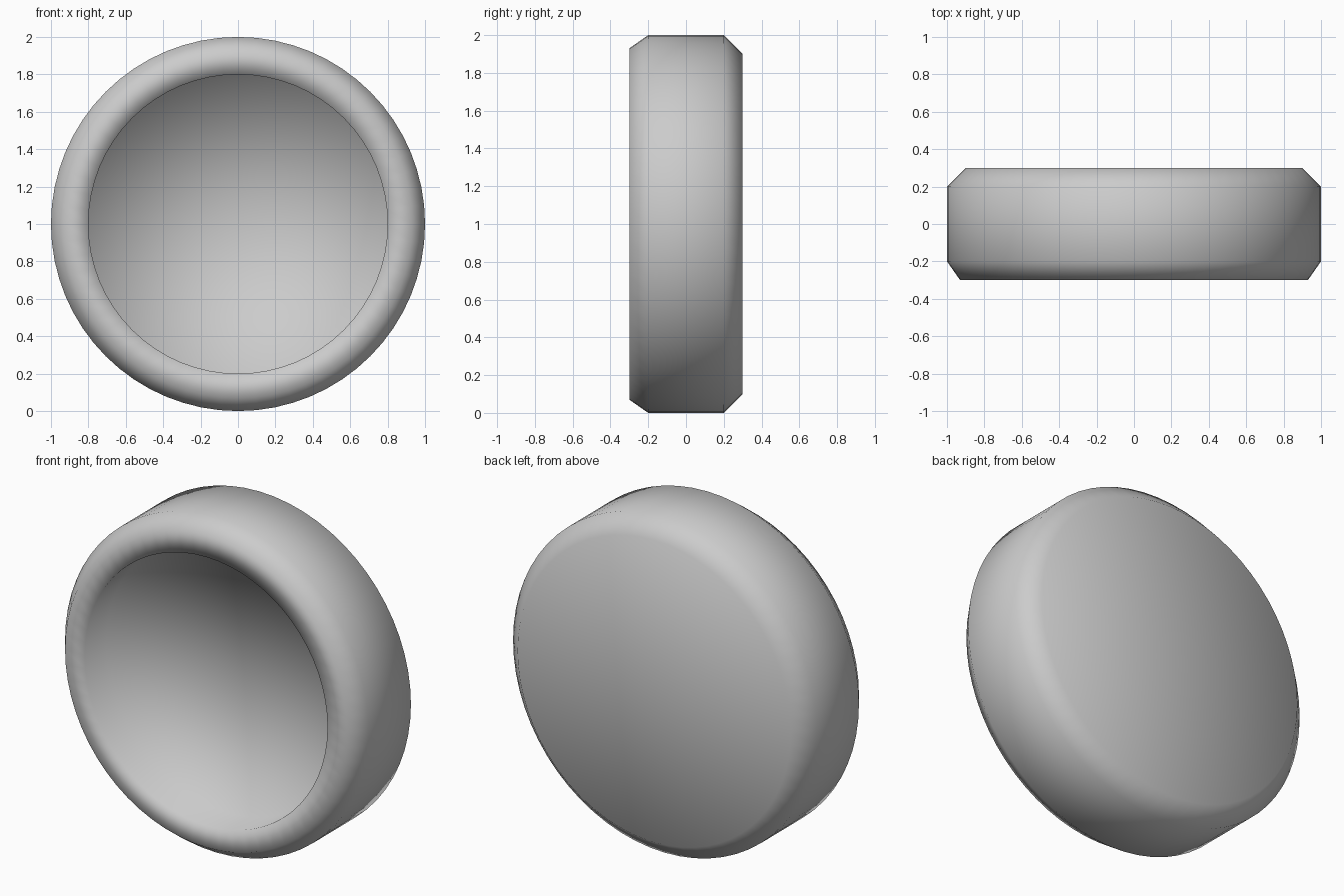
import bpy, bmesh, math

if "Cube" in bpy.data.objects:
    bpy.data.objects.remove(bpy.data.objects["Cube"])

SEGMENTS = 64


def lathe(name, profile):
    """Spin (radius, y) points around the horizontal y axis at z = 1."""
    bm = bmesh.new()
    rings = []
    for r, y in profile:
        if r == 0:
            rings.append([bm.verts.new((0, y, 1))] * SEGMENTS)
        else:
            angles = [2 * math.pi * i / SEGMENTS for i in range(SEGMENTS)]
            rings.append([bm.verts.new((r * math.cos(a), y, 1 + r * math.sin(a)))
                          for a in angles])
    for a, b in zip(rings, rings[1:]):
        for i in range(SEGMENTS):
            j = (i + 1) % SEGMENTS
            # dict keys drop the repeated pole vertex
            bm.faces.new(list(dict.fromkeys((a[i], a[j], b[j], b[i]))))
    bmesh.ops.recalc_face_normals(bm, faces=bm.faces)
    for f in bm.faces:
        f.smooth = True
    mesh = bpy.data.meshes.new(name)
    bm.to_mesh(mesh)
    bm.free()
    obj = bpy.data.objects.new(name, mesh)
    bpy.context.collection.objects.link(obj)
    return obj


# Flat back, chamfered outer wall, front rim, inner wall and recessed floor
lathe("round_dish", [
    (0, 0.3), (0.9, 0.3), (1.0, 0.2), (1.0, -0.2),
    (0.93, -0.3), (0.8, -0.3), (0.8, -0.1), (0, -0.1)])
